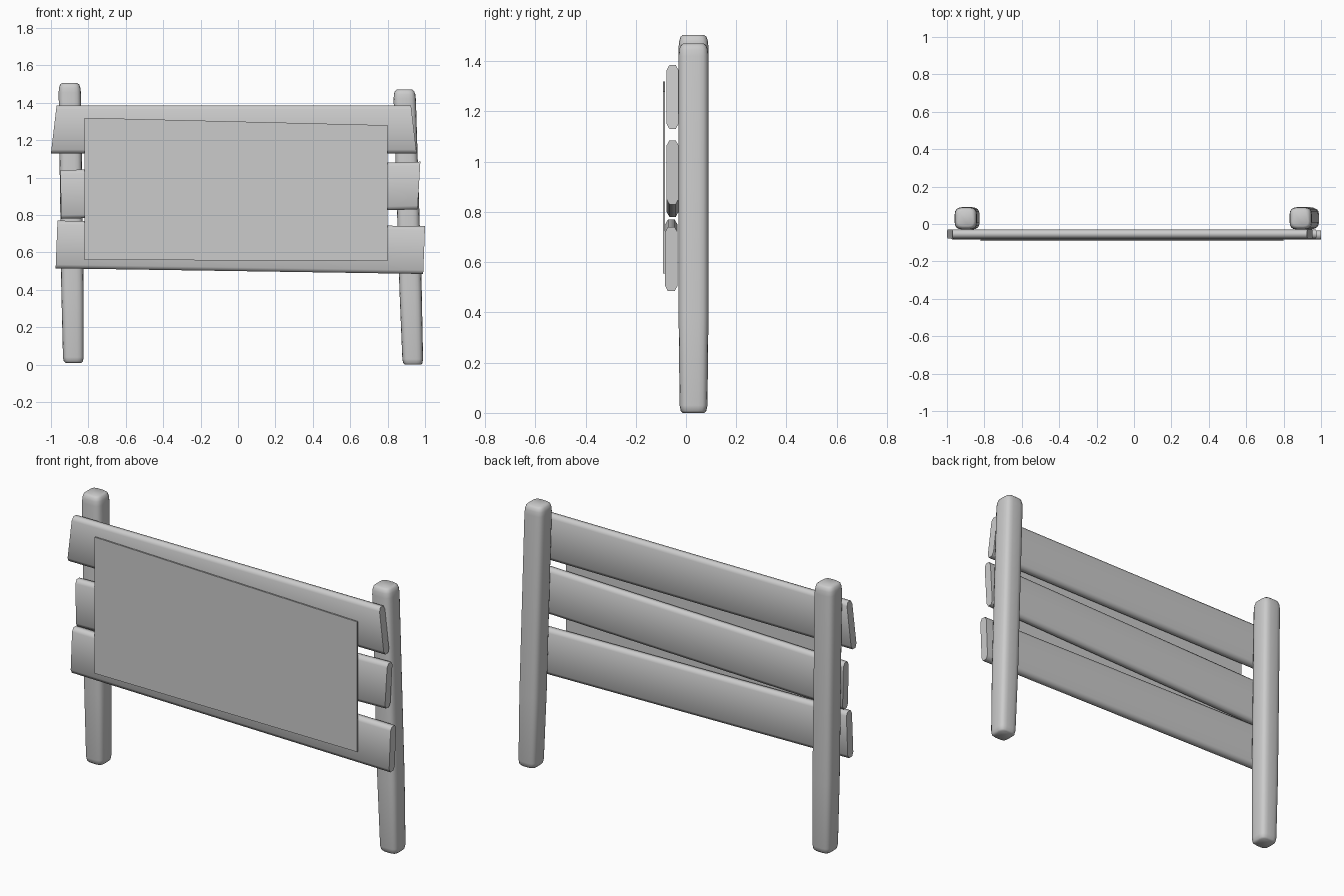
import bpy, bmesh, math

cube = bpy.data.objects.get("Cube")
if cube:
    bpy.data.objects.remove(cube, do_unlink=True)

grey = bpy.data.materials.new("plain grey")
grey.use_nodes = True
color = (0.6, 0.6, 0.6, 1)
grey.diffuse_color = color
grey.node_tree.nodes["Principled BSDF"].inputs["Base Color"].default_value = color


def loft(name, rings, angle):
    """Skin a list of closed rings, cap both ends and smooth by angle."""
    bm = bmesh.new()
    loops = [[bm.verts.new(p) for p in ring] for ring in rings]
    n = len(loops[0])
    for a, b in zip(loops, loops[1:]):
        for i in range(n):
            j = (i + 1) % n
            bm.faces.new((a[i], a[j], b[j], b[i]))
    bm.faces.new(loops[0])
    bm.faces.new(loops[-1])
    bmesh.ops.recalc_face_normals(bm, faces=bm.faces)
    mesh = bpy.data.meshes.new(name)
    bm.to_mesh(mesh)
    bm.free()
    mesh.materials.append(grey)
    obj = bpy.data.objects.new(name, mesh)
    bpy.context.collection.objects.link(obj)
    bpy.ops.object.select_all(action='DESELECT')
    obj.select_set(True)
    bpy.context.view_layer.objects.active = obj
    if angle:
        bpy.ops.object.shade_smooth_by_angle(angle=math.radians(angle))
    return obj


def rounded_square(x, y, z, rx, ry, sides=20, power=0.55):
    """Horizontal ring shaped between a circle and a square."""
    ring = []
    for i in range(sides):
        t = math.tau * (i + 0.5) / sides
        c, s = math.cos(t), math.sin(t)
        ring.append((x + rx * math.copysign(abs(c) ** power, c),
                     y + ry * math.copysign(abs(s) ** power, s), z))
    return ring


def post(name, x_low, x_high, z_low, z_high):
    """Leaning post, slimmer towards the foot, with soft ends."""
    rings = []
    # height above foot (or below top when negative), size factor
    for h, size in ((0, 0.72), (0.008, 0.86), (0.03, 0.93), (0.4, 1),
                    (-0.05, 1), (-0.025, 0.96), (-0.008, 0.87), (0.0, 0.7)):
        top = h < 0 or size == 0.7
        z = (z_high if top else z_low) + h
        t = (z - z_low) / (z_high - z_low)
        x = x_low + (x_high - x_low) * t
        rings.append(rounded_square(x, 0.03, z, 0.06 * size, 0.06 * size))
    loft(name, rings, 60)


post("right_post", -0.88, -0.9, 0.01, 1.505)
post("left_post", 0.935, 0.89, 0, 1.47)


def plank(name, right_end, left_end, front, back):
    """Long board; each end is (x bottom, x top, z bottom, z top)."""
    rings = []
    for xb, xt, zb, zt in (right_end, left_end):
        ring = []
        ey, ez = 0.011, 0.02
        for y, z in ((front, zb + ez), (front, zt - ez),
                     (front + ey, zt), (back - ey, zt),
                     (back, zt - ez), (back, zb + ez),
                     (back - ey, zb), (front + ey, zb)):
            x = xb + (xt - xb) * (z - zb) / (zt - zb)
            ring.append((x, y, z))
        rings.append(ring)
    loft(name, rings, 75)


plank("top_plank", (-1, -0.97, 1.13, 1.385), (0.955, 0.925, 1.13, 1.385), -0.077, -0.03)
plank("middle_plank", (-0.945, -0.95, 0.78, 1.04), (0.96, 0.975, 0.83, 1.085), -0.077, -0.03)
plank("bottom_plank", (-0.975, -0.965, 0.515, 0.77), (0.99, 1, 0.485, 0.74), -0.083, -0.034)

# Thin notice sheet on the front of the planks
corners = ((-0.82, 0.56), (0.8, 0.555), (0.8, 1.28), (-0.82, 1.32))
loft("notice_sheet", [[(x, y, z) for x, z in corners] for y in (-0.092, -0.084)], 0)
